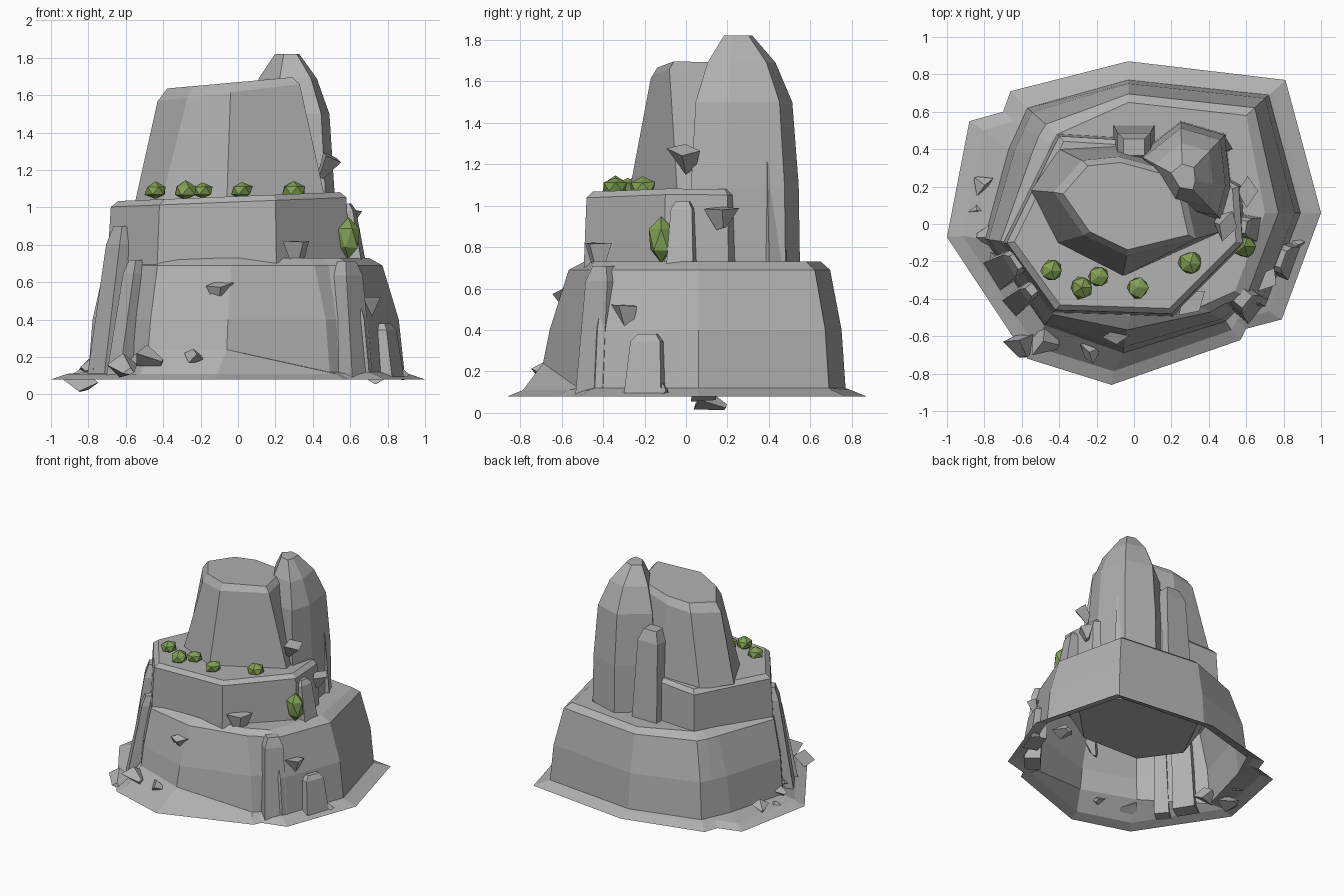
import bpy
import bmesh
import math
import random
from mathutils import Vector, Matrix

random.seed(4)
default_cube = bpy.data.objects.get("Cube")
if default_cube:
    bpy.data.objects.remove(default_cube, do_unlink=True)


def make_material(name, colour):
    material = bpy.data.materials.new(name)
    material.use_nodes = True
    material.diffuse_color = colour
    shader = material.node_tree.nodes["Principled BSDF"]
    shader.inputs["Base Color"].default_value = colour
    shader.inputs["Roughness"].default_value = 0.9
    return material


stone = make_material("grey stone", (0.44, 0.44, 0.44, 1))
leaf = make_material("leaf green", (0.22, 0.35, 0.09, 1))


def finish(name, mesh_builder, material):
    bmesh.ops.recalc_face_normals(mesh_builder, faces=mesh_builder.faces[:])
    mesh = bpy.data.meshes.new(name)
    mesh_builder.to_mesh(mesh)
    mesh_builder.free()
    mesh.materials.append(material)
    part = bpy.data.objects.new(name, mesh)
    bpy.context.collection.objects.link(part)
    return part


def loft(name, rings, close_bottom=True):
    """Skin a stack of equal-length rings and close the top."""
    builder = bmesh.new()
    loops = [[builder.verts.new(point) for point in ring] for ring in rings]
    for lower, upper in zip(loops, loops[1:]):
        for i in range(len(lower)):
            j = (i + 1) % len(lower)
            builder.faces.new((lower[i], lower[j], upper[j], upper[i]))
    builder.faces.new(loops[-1])
    if close_bottom:
        builder.faces.new(loops[0])
    return finish(name, builder, stone)


def level(outline, height):
    """Lift a flat outline; height may be a number or a rule."""
    rule = height if callable(height) else (lambda x, y: height)
    return [Vector((x, y, rule(x, y))) for x, y in outline]


def blend(first, second, amount):
    return [(a[0] + (b[0] - a[0]) * amount, a[1] + (b[1] - a[1]) * amount)
            for a, b in zip(first, second)]


def shrink(outline, factor, centre=(0, 0)):
    return blend([centre] * len(outline), outline, factor)


# Lower tier with its flat notched skirt, open underneath
skirt = [(-.03, .87), (.81, .77), (1, .06), (.79, -.51), (.6, -.56),
         (.57, -.62), (-.12, -.86), (-.57, -.72), (-1, -.07),
         (-.88, .55), (-.7, .6), (-.66, .71)]
foot = [(-.03, .77), (.72, .69), (.89, .06), (.7, -.44), (.54, -.47),
        (.49, -.52), (-.06, -.69), (-.48, -.54), (-.8, -.08),
        (-.67, .4), (-.61, .53), (-.57, .62)]
ledge = [(-.03, .65), (.6, .58), (.7, .06), (.54, -.36), (.45, -.4),
         (.36, -.44), (-.02, -.49), (-.4, -.45), (-.66, -.1),
         (-.47, .36), (-.45, .43), (-.41, .48)]


def mound(x, y):
    return 0.24 if y < -.53 and x < .2 else 0.12


loft("lower_tier", [
    level(skirt, .08),
    level(shrink(skirt, .915), .11),
    level(foot, mound),
    level(blend(foot, ledge, .16), .4),
    level(blend(foot, ledge, .62), .69),
    level(ledge, .73),
], close_bottom=False)

# Middle tier, its ledge slightly tilted and its root tapering inside
middle = [(-.68, -.1), (-.42, -.46), (.2, -.48), (.58, -.1),
          (.56, .2), (.1, .44), (-.4, .47)]
loft("middle_tier", [
    level(shrink(middle, .8), .46),
    level(shrink(middle, 1.03), .68),
    level(middle, lambda x, y: 1.03 + x * .04),
    level(shrink(middle, .94), lambda x, y: 1.06 + x * .04),
])

# Upper block with a chamfered, sloping top
block_foot = [(-.55, .18), (-.41, -.1), (-.06, -.28), (.47, -.04),
              (.42, .3), (-.05, .42), (-.4, .4)]
block_top = [(-.43, .17), (-.27, -.06), (-.04, -.17), (.33, -.08),
             (.25, .27), (-.08, .36), (-.28, .34)]
loft("upper_block", [
    level(block_foot, 1.03),
    level(block_top, lambda x, y: 1.62 + x * .12),
    level(shrink(block_top, .88, (0, .1)), lambda x, y: 1.67 + x * .09),
])

# Rear spire, rising past the block
spire = [(.2, .07), (.47, .02), (.52, .2), (.49, .48), (.25, .55), (.02, .37)]
peak = (.26, .24)
loft("rear_spire", [
    level(spire, .71),
    level(shrink(spire, .98, peak), 1.1),
    level(shrink(spire, .88, peak), 1.5),
    level(shrink(spire, .62, peak), 1.69),
    level(shrink(spire, .26, peak), 1.82),
])


def slab(name, place, low, high, width, depth, yaw, lean=0):
    """Upright stone with a chamfered head, leaning inward."""
    side = [(-.5, -.5), (.5, -.5), (.5, .5), (-.5, .5)]
    rings = []
    for share, size in ((0, 1), (.88, .8), (1, .5)):
        ring = []
        for u, v in side:
            spot = Vector((u * width * size, v * depth * size + share * lean, 0))
            spot.rotate(Matrix.Rotation(math.radians(yaw), 3, 'Z'))
            ring.append(spot + Vector((*place, low + (high - low) * share)))
        rings.append(ring)
    loft(name, rings)


# Buttress stones around the walls (yaw turns their face outward)
slab("rear_pillar", (0, .44), .7, 1.42, .22, .18, 180, .03)
slab("rear_spire_rib", (.46, .42), .7, 1.27, .1, .1, 120, .03)
slab("left_tall_buttress", (-.71, -.25), .1, .9, .17, .12, -58, .11)
slab("left_short_buttress", (-.63, -.42), .1, .72, .11, .1, -50, .11)
slab("right_front_buttress", (.62, -.43), .09, .71, .17, .12, 50, .05)
slab("right_low_stone", (.8, -.19), .09, .38, .19, .12, 70, .03)
slab("right_ledge_stone", (.61, -.02), .72, 1.02, .13, .12, 80, .04)


def shard(name, place, size, yaw, tilt, flat=.7):
    """Wedge-shaped loose stone: broad top, narrow tip."""
    builder = bmesh.new()
    bmesh.ops.create_cone(builder, cap_ends=True, segments=4,
                          radius1=size * .3, radius2=size, depth=size * 1.3)
    for vert in builder.verts:
        vert.co.y *= flat
        vert.co += Vector([random.uniform(-.12, .12) * size for _ in range(3)])
    turn = Matrix.Rotation(math.radians(yaw), 4, 'Z')
    turn = turn @ Matrix.Rotation(math.radians(tilt), 4, 'X')
    builder.transform(Matrix.Translation(place) @ turn)
    finish(name, builder, stone)


# Jutting wedges on the walls
shard("spire_wedge", (.47, .0, 1.22), .09, 70, 35)
shard("right_wall_wedge", (.6, .17, .94), .08, 90, 10)
shard("front_ledge_wedge", (.31, -.42, .76), .1, 40, 0)
shard("front_wall_wedge", (-.1, -.59, .54), .08, 0, 15, .5)
shard("right_lower_wedge", (.7, -.29, .47), .08, 60, 10)

# Loose stones at the foot
rubble = [(-.84, .12, .05, .1), (-.82, .22, .13, .06), (-.77, -.07, .15, .09),
          (-.73, -.22, .15, .07), (-.6, -.66, .14, .09), (-.46, -.63, .19, .09),
          (-.22, -.68, .2, .06), (.74, .1, .09, .08), (.86, -.1, .1, .05)]
for number, (x, y, z, size) in enumerate(rubble):
    shard("foot_stone_%d" % number, (x, y, z), size, number * 50, 70)


def bush(name, place, radius, stretch):
    builder = bmesh.new()
    bmesh.ops.create_icosphere(builder, subdivisions=1, radius=radius)
    for vert in builder.verts:
        vert.co *= random.uniform(.95, 1.15)
        vert.co.z *= stretch
    builder.transform(Matrix.Translation(place))
    finish(name, builder, leaf)


# Bushes along the middle ledge and one tall shrub beside the block
for number, (x, y, radius) in enumerate([(-.44, -.25, .06), (-.28, -.34, .065),
                                         (-.19, -.28, .055), (.02, -.34, .06),
                                         (.3, -.21, .065)]):
    bush("ledge_bush_%d" % number, (x, y, 1.09), radius, .75)
bush("tall_shrub", (.59, -.12, .835), .062, 1.7)
